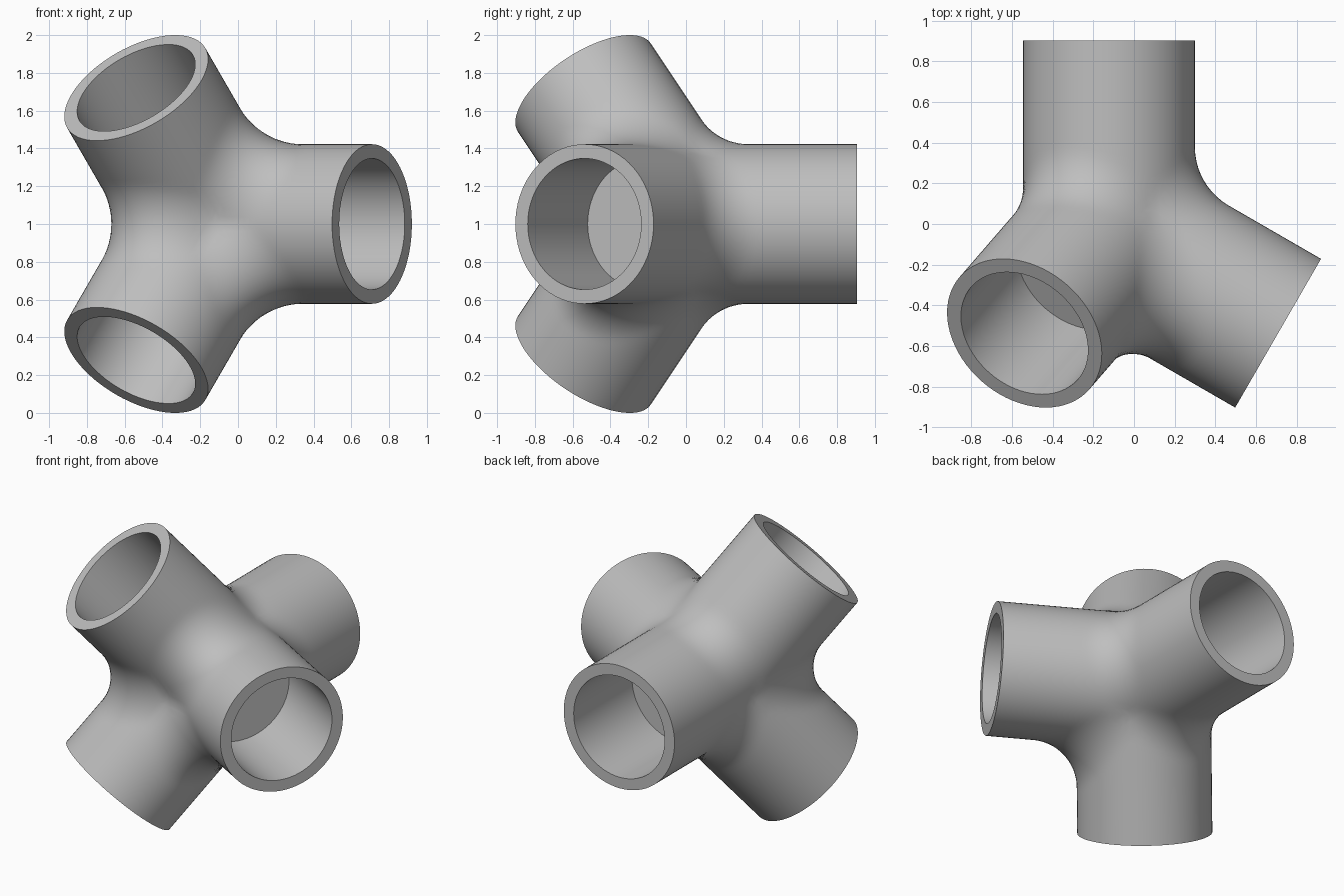
import bpy
import bmesh
from math import sin, cos, pi, atan2, hypot
from mathutils import Vector, Matrix

if "Cube" in bpy.data.objects:
    bpy.data.objects.remove(bpy.data.objects["Cube"])

RADIUS, BORE, LENGTH, FLOOR, FILLET = 0.4225, 0.347, 0.961, 0.326, 0.335
SIDES, ROWS = 72, 20
CENTRE = Vector((-0.123, -0.057, 1))

# One socket points back, three point forward around the y axis
back = Vector((0, 1, 0))
front = [Vector((cos(a) * cos(pi / 6), -0.5, sin(a) * cos(pi / 6)))
         for a in (0, 2 * pi / 3, 4 * pi / 3)]
axes = [back] + front


def inside(p):
    """True inside the union of the sockets, with a rolling-ball fillet between them."""
    active = []
    for a in axes:
        out = p - a * max(p.dot(a), 0)
        dist = out.length
        if dist < RADIUS:
            return True
        if dist < RADIUS + FILLET:
            active.append((out / dist, RADIUS + FILLET - dist))
    if len(active) < 2:
        return False
    v = Vector((0, 0, 0))
    weights = [0] * len(active)
    for _ in range(14):
        for i, (normal, need) in enumerate(active):
            w = max(0, weights[i] + need - v.dot(normal))
            v += normal * (w - weights[i])
            weights[i] = w
    return v.length > FILLET


def surface_point(direction):
    low, high = 0.35, 1.2
    for _ in range(18):
        mid = (low + high) / 2
        if inside(direction * mid):
            low = mid
        else:
            high = mid
    return direction * low


def socket_rows(axis, toward):
    """Rings of points from the seam with the neighbours to the floor of the bore."""
    u = (toward - axis * toward.dot(axis)).normalized()
    w = axis.cross(u)
    rim = [u * cos(2 * pi * i / SIDES) + w * sin(2 * pi * i / SIDES) for i in range(SIDES)]
    rows = [[] for _ in range(ROWS)]
    for n in rim:
        seam = max(n.dot(b) / (1 - axis.dot(b)) for b in axes if b != axis)
        for r in range(ROWS - 1):
            slope = seam + (LENGTH / RADIUS - seam) * r / (ROWS - 1)
            rows[r].append(surface_point((n + axis * slope).normalized()))
        rows[-1].append(n * RADIUS + axis * LENGTH)
    rows.append([n * BORE + axis * LENGTH for n in rim])
    rows.append([n * BORE + axis * FLOOR for n in rim])
    return rows


def add_socket(bm, rows, turn):
    rings = [[bm.verts.new(CENTRE + turn @ p) for p in row] for row in rows]
    for a, b in zip(rings, rings[1:]):
        for i in range(SIDES):
            j = (i + 1) % SIDES
            bm.faces.new((a[i], a[j], b[j], b[i]))
    bm.faces.new(rings[-1])


# Body: the back socket and three turned copies of one front socket
bm = bmesh.new()
add_socket(bm, socket_rows(back, front[0]), Matrix.Identity(3))
front_rows = socket_rows(front[0], back)
for k in range(3):
    add_socket(bm, front_rows, Matrix.Rotation(2 * pi * k / 3, 3, 'Y'))
bmesh.ops.remove_doubles(bm, verts=bm.verts, dist=0.0005)
bmesh.ops.recalc_face_normals(bm, faces=bm.faces)
mesh = bpy.data.meshes.new("pipe_connector")
bm.to_mesh(mesh)
bm.free()
connector = bpy.data.objects.new("pipe_connector", mesh)
bpy.context.collection.objects.link(connector)

# Plain grey material
grey = bpy.data.materials.new("grey")
grey.use_nodes = True
colour = (0.52, 0.52, 0.52, 1)
grey.diffuse_color = colour
grey.node_tree.nodes["Principled BSDF"].inputs["Base Color"].default_value = colour
mesh.materials.append(grey)

bpy.ops.object.select_all(action='DESELECT')
connector.select_set(True)
bpy.context.view_layer.objects.active = connector
bpy.ops.object.shade_smooth_by_angle(angle=pi / 6)
